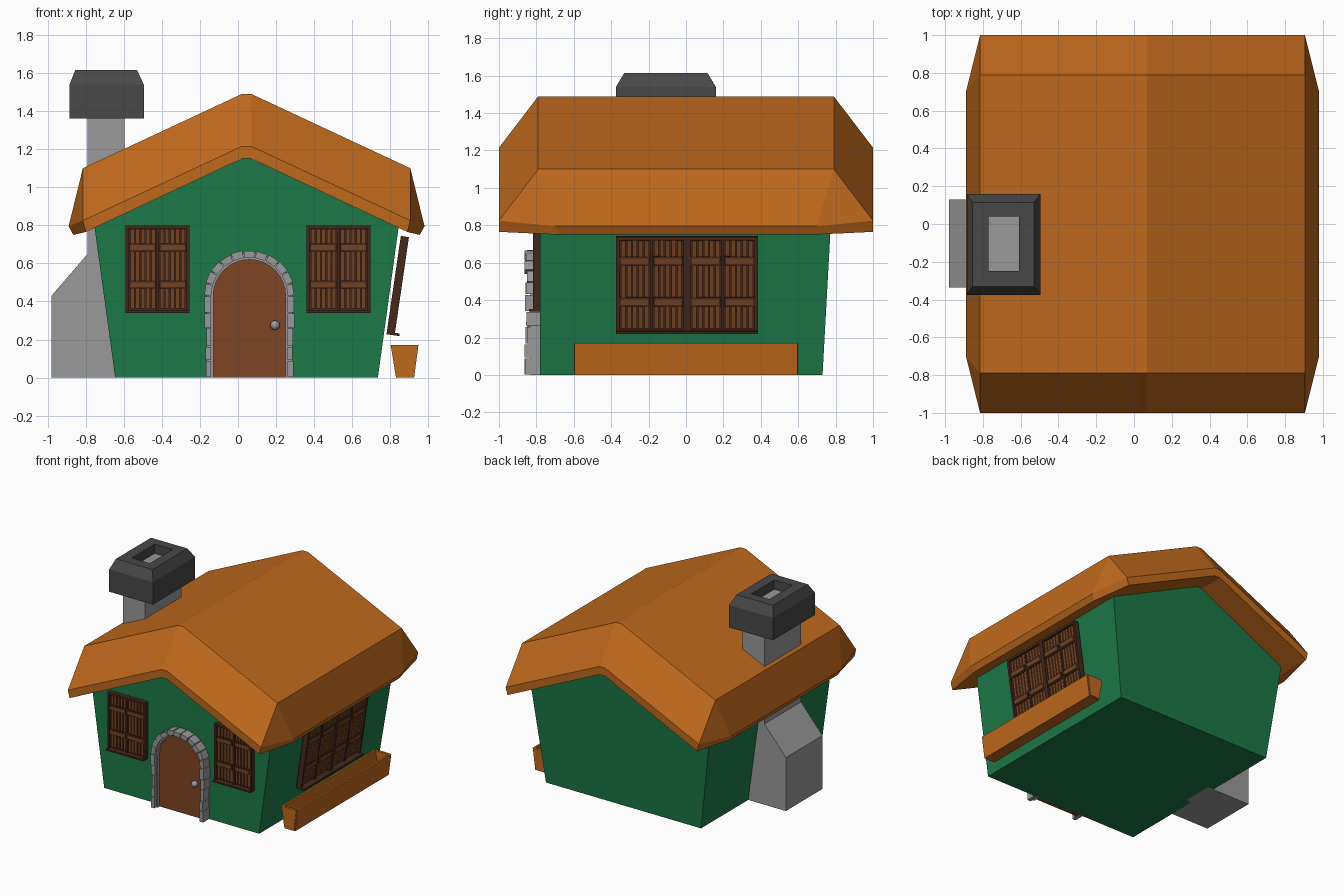
import bpy, bmesh, math, random
from mathutils import Matrix, Vector

if "Cube" in bpy.data.objects:
    bpy.data.objects.remove(bpy.data.objects["Cube"])

random.seed(4)


def material(name, r, g, b):
    m = bpy.data.materials.new(name)
    m.diffuse_color = (r, g, b, 1)
    m.use_nodes = True
    m.node_tree.nodes["Principled BSDF"].inputs["Base Color"].default_value = m.diffuse_color
    return m


GREEN = material("green_wall", 0.012, 0.19, 0.065)
ORANGE = material("orange_roof", 0.52, 0.14, 0.012)
WOOD = material("door_wood", 0.21, 0.06, 0.018)
PLANK = material("plank_wood", 0.17, 0.055, 0.016)
DARK = material("dark_wood", 0.06, 0.02, 0.012)
STONE = material("stone_grey", 0.32, 0.32, 0.32)
SOOT = material("dark_stone", 0.065, 0.065, 0.065)


def prism(bm, pts, y0, y1, mi=0):
    """Extrude an (x, z) outline along y."""
    a = [bm.verts.new((x, y0, z)) for x, z in pts]
    b = [bm.verts.new((x, y1, z)) for x, z in pts]
    n = len(pts)
    faces = [bm.faces.new(a), bm.faces.new(b[::-1])]
    faces += [bm.faces.new((a[i], b[i], b[(i + 1) % n], a[(i + 1) % n])) for i in range(n)]
    for f in faces:
        f.material_index = mi


def box(bm, x0, x1, y0, y1, z0, z1, mi=0):
    prism(bm, [(x0, z0), (x1, z0), (x1, z1), (x0, z1)], y0, y1, mi)


def finish(name, bm, *mats):
    bmesh.ops.recalc_face_normals(bm, faces=bm.faces[:])
    me = bpy.data.meshes.new(name)
    bm.to_mesh(me)
    bm.free()
    for m in mats:
        me.materials.append(m)
    ob = bpy.data.objects.new(name, me)
    bpy.context.collection.objects.link(ob)
    return ob


CX = 0.045  # house centre line

# Walls: flared gable house, back wall leaning outwards
bm = bmesh.new()
prism(bm, [(CX - 0.69, 0), (CX + 0.69, 0), (CX + 0.80, 0.80), (CX, 1.16), (CX - 0.80, 0.80)], -0.78, 0.73)
for v in bm.verts:
    if v.co.y > 0:
        v.co.y += 0.055 * v.co.z
finish("house_walls", bm, GREEN)

# Roof: thick slab with sloped gable ends and bevelled eaves
bm = bmesh.new()


def row(y, half, z_eave, z_ridge):
    return [bm.verts.new((CX + x, y, z)) for x, z in
            ((-half, z_eave), (-0.025, z_ridge), (0.025, z_ridge), (half, z_eave))]


rows = [row(-0.79, 0.86, 1.10, 1.49), row(-1, 0.86, 0.825, 1.215), row(-1, 0.845, 0.765, 1.15),
        row(1, 0.845, 0.765, 1.15), row(1, 0.86, 0.825, 1.215), row(0.79, 0.86, 1.10, 1.49)]
for i in range(6):
    p, q = rows[i], rows[(i + 1) % 6]
    for k in range(3):
        bm.faces.new((p[k], p[k + 1], q[k + 1], q[k]))
for k, s in ((0, -1), (3, 1)):
    af, bf, cf, cb, bb, ab = [r[k] for r in rows]
    sf, sb = [bm.verts.new((CX + s * 0.935, y, 0.795)) for y in (-0.70, 0.70)]
    tf, tb = [bm.verts.new((CX + s * 0.91, y, 0.75)) for y in (-0.68, 0.68)]
    for f in ((af, ab, sb, sf), (af, sf, bf), (ab, bb, sb), (sf, sb, tb, tf),
              (bf, sf, tf, cf), (bb, cb, tb, sb), (cf, tf, tb, cb)):
        bm.faces.new(f)
finish("roof", bm, ORANGE)

# Chimney stack with sloped shoulder
bm = bmesh.new()
prism(bm, [(-0.98, 0), (-0.595, 0), (-0.595, 1.54), (-0.79, 1.54), (-0.79, 0.65), (-0.98, 0.43)], -0.335, 0.13)
finish("chimney_stack", bm, STONE)

# Chimney cap: hollow bevelled block
bm = bmesh.new()
rings = []
for x0, x1, y0, y1, z in ((-0.885, -0.495, -0.375, 0.16, 1.36), (-0.885, -0.495, -0.375, 0.16, 1.54),
                          (-0.855, -0.53, -0.33, 0.115, 1.615), (-0.77, -0.61, -0.25, 0.04, 1.615),
                          (-0.77, -0.61, -0.25, 0.04, 1.36)):
    rings.append([bm.verts.new(c) for c in ((x0, y0, z), (x1, y0, z), (x1, y1, z), (x0, y1, z))])
for i in range(5):
    p, q = rings[i], rings[(i + 1) % 5]
    for k in range(4):
        bm.faces.new((p[k], p[(k + 1) % 4], q[(k + 1) % 4], q[k]))
finish("chimney_cap", bm, SOOT)

# Arched door
DX, SPRING = 0.06, 0.43


def arc(r, a0, a1, n):
    return [(DX + r * math.cos(a0 + (a1 - a0) * i / n), SPRING + r * math.sin(a0 + (a1 - a0) * i / n))
            for i in range(n + 1)]


bm = bmesh.new()
prism(bm, [(DX - 0.195, 0), (DX + 0.195, 0)] + arc(0.195, 0, math.pi, 16), -0.81, -0.77)
finish("door", bm, WOOD)

# Stone surround: a mortar core with uneven blocks over it
bm = bmesh.new()
prism(bm, [(DX + 0.225, 0)] + arc(0.225, 0, math.pi, 16) + [(DX - 0.225, 0), (DX - 0.19, 0)]
      + arc(0.19, math.pi, 0, 16) + [(DX + 0.19, 0)], -0.835, -0.77)
for s in (-1, 1):
    z = 0.0
    for h in (0.09, 0.075, 0.095, 0.08, 0.09):
        outer = 0.232 + random.uniform(-0.007, 0.006)
        x0, x1 = sorted((DX + s * 0.201, DX + s * outer))
        box(bm, x0, x1, -0.857 + random.uniform(-0.008, 0.008), -0.77, z + 0.002, z + h - 0.003)
        z += h
count = 11
for i in range(count):
    a0, a1 = math.pi * i / count + 0.012, math.pi * (i + 1) / count - 0.012
    r = 0.237 + random.uniform(-0.005, 0.005)
    prism(bm, arc(0.201, a0, a1, 1) + arc(r, a1, a0, 1), -0.857 + random.uniform(-0.008, 0.008), -0.77)
finish("door_surround", bm, STONE)

# Door knob
bm = bmesh.new()
bmesh.ops.create_uvsphere(bm, u_segments=16, v_segments=10, radius=0.025,
                          matrix=Matrix.Translation((0.195, -0.83, 0.275)))
for f in bm.faces:
    f.smooth = True
finish("door_knob", bm, STONE)

# Shuttered window, origin at bottom centre, facing -y
W, H = 0.1675, 0.46
bm = bmesh.new()
box(bm, -W, W, -0.014, 0, 0, H)
for s in (-1, 1):
    x0, x1 = sorted((s * W, s * (W - 0.016)))
    box(bm, x0, x1, -0.038, 0, 0, H)
    for z in (0.125, 0.32):  # cross bars
        x0, x1 = sorted((s * 0.010, s * 0.150))
        box(bm, x0, x1, -0.034, 0, z, z + 0.046)
        box(bm, x0 + 0.007, x1 - 0.007, -0.038, 0, z + 0.010, z + 0.036, 1)
    for i in range(5):  # planks
        x0, x1 = sorted((s * (0.012 + 0.0275 * i), s * (0.012 + 0.0275 * i + 0.021)))
        box(bm, x0, x1, -0.025 - random.uniform(0, 0.004), 0, 0.022, H - 0.02, 1)
box(bm, -0.006, 0.006, -0.032, 0, 0, H)
box(bm, -W, W, -0.038, 0, H - 0.016, H)
box(bm, -W, W, -0.06, 0, 0, 0.012)
first = finish("front_window_left", bm, DARK, PLANK)
first.matrix_world = Matrix.Translation((-0.4225, -0.78, 0.34))
lean = Matrix.Rotation(math.radians(8.3), 4, 'Y') @ Matrix.Rotation(math.pi / 2, 4, 'Z') @ Matrix.Scale(1.134, 4)
for name, mat in (("front_window_right", Matrix.Translation((0.5275, -0.78, 0.34))),
                  ("side_window_front", Matrix.Translation((0.78, -0.185, 0.228)) @ lean),
                  ("side_window_back", Matrix.Translation((0.78, 0.195, 0.228)) @ lean)):
    ob = bpy.data.objects.new(name, first.data)
    ob.matrix_world = mat
    bpy.context.collection.objects.link(ob)

# Planter trough: open tapered channel closed by two end boards
bm = bmesh.new()
prism(bm, [(0.83, 0), (0.925, 0), (0.948, 0.172), (0.932, 0.172), (0.912, 0.018),
           (0.843, 0.018), (0.818, 0.172), (0.802, 0.172)], -0.595, 0.595)
for y in (-0.6, 0.58):
    prism(bm, [(0.838, 0.008), (0.917, 0.008), (0.938, 0.172), (0.812, 0.172)], y, y + 0.02)
finish("planter", bm, ORANGE)
